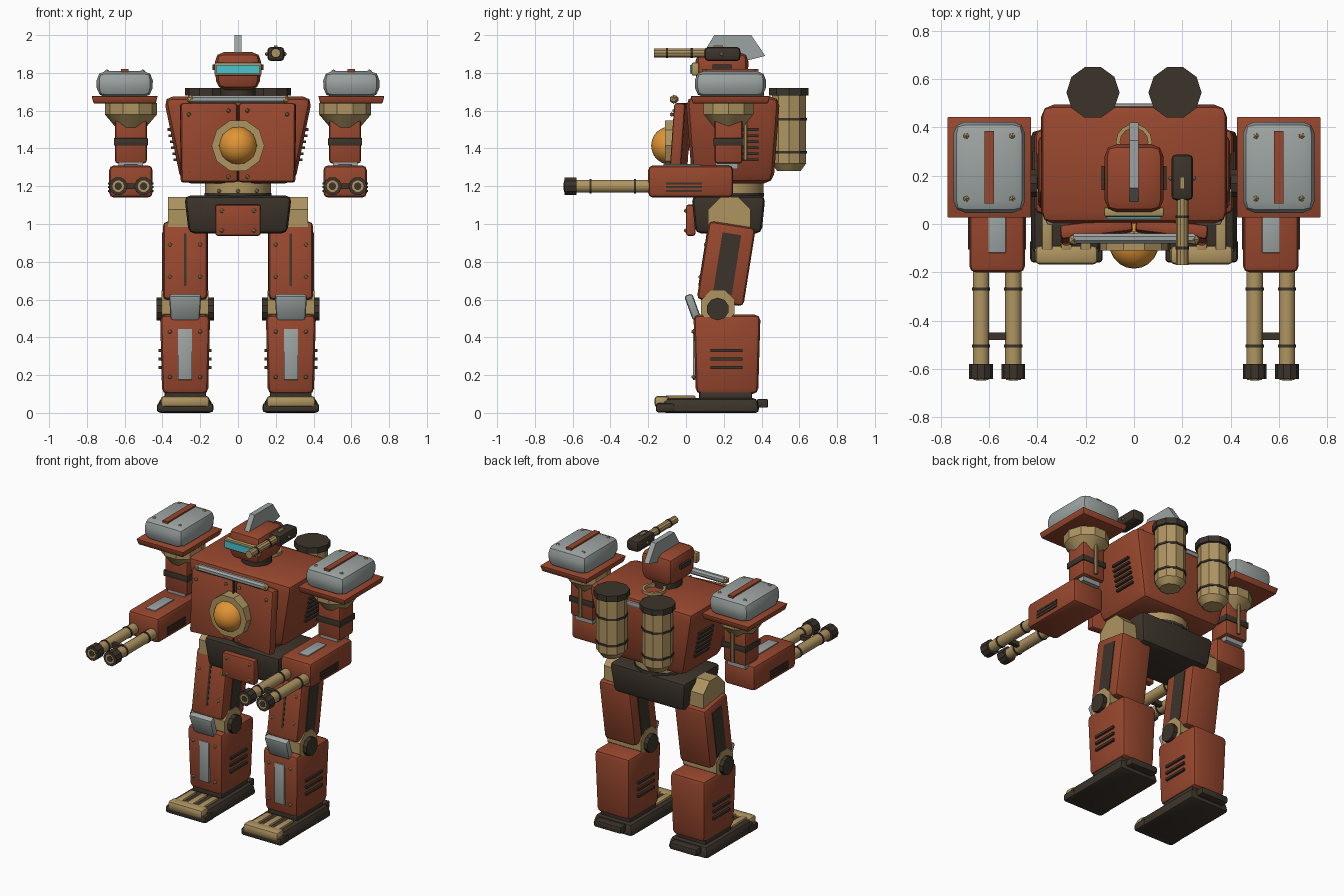
import bpy, bmesh
from math import radians, pi
from mathutils import Euler, Matrix, Vector

if "Cube" in bpy.data.objects:
    bpy.data.objects.remove(bpy.data.objects["Cube"])


def material(name, rgb):
    m = bpy.data.materials.new(name)
    m.use_nodes = True
    m.diffuse_color = (*rgb, 1)
    m.node_tree.nodes["Principled BSDF"].inputs["Base Color"].default_value = (*rgb, 1)
    return m


RUST = material("rust red", (0.31, 0.063, 0.027))
DARK = material("dark iron", (0.045, 0.034, 0.024))
BRASS = material("brass", (0.43, 0.3, 0.12))
STEEL = material("pale steel", (0.33, 0.37, 0.36))
CYAN = material("cyan glass", (0.07, 0.55, 0.62))
AMBER = material("amber glass", (0.75, 0.3, 0.035))


def place(name, bm, loc, rot, mat, pair):
    """Turn a bmesh into an object, or into a left and right pair."""
    bmesh.ops.recalc_face_normals(bm, faces=bm.faces)
    mesh = bpy.data.meshes.new(name)
    bm.to_mesh(mesh)
    bm.free()
    mesh.materials.append(mat)
    mesh.shade_smooth()
    mesh.set_sharp_from_angle(angle=radians(32))
    for side, s in (("left_", 1), ("right_", -1)) if pair else (("", 1),):
        ob = bpy.data.objects.new(side + name, mesh)
        ob.location = (loc[0] * s, loc[1], loc[2])
        ob.rotation_euler = [radians(a) for a in (rot[0], rot[1] * s, rot[2] * s)]
        bpy.context.collection.objects.link(ob)


def box(name, size, loc, mat, bevel=0.0, rot=(0, 0, 0), bottom=(1, 1), top=(1, 1), pair=False, seg=2):
    bm = bmesh.new()
    bmesh.ops.create_cube(bm, size=1)
    for v in bm.verts:
        k = top if v.co.z > 0 else bottom
        v.co = Vector((v.co.x * size[0] * k[0], v.co.y * size[1] * k[1], v.co.z * size[2]))
    if bevel:
        bmesh.ops.bevel(bm, geom=bm.edges[:], offset=bevel, segments=seg, affect='EDGES', profile=0.5)
    place(name, bm, loc, rot, mat, pair)


def rod(name, r, length, loc, mat, axis='Z', sides=12, r2=None, pair=False):
    """Cylinder or cone; r is the lower end, r2 the upper end."""
    bm = bmesh.new()
    bmesh.ops.create_cone(bm, cap_ends=True, segments=sides, radius1=r,
                          radius2=r if r2 is None else r2, depth=length)
    bmesh.ops.rotate(bm, verts=bm.verts, matrix=Matrix.Rotation(pi / sides, 3, 'Z'))
    turn = {'X': Euler((0, pi / 2, 0)), 'Y': Euler((pi / 2, 0, 0)), 'Z': Euler()}[axis]
    bmesh.ops.rotate(bm, verts=bm.verts, matrix=turn.to_matrix())
    place(name, bm, loc, (0, 0, 0), mat, pair)


def ball(name, r, loc, mat, sub=1, pair=False):
    bm = bmesh.new()
    bmesh.ops.create_icosphere(bm, subdivisions=sub, radius=r)
    place(name, bm, loc, (0, 0, 0), mat, pair)


def ring(name, r_in, r_out, depth, loc, mat, axis, sides=10):
    """Flat hoop made by spinning a rectangle."""
    bm = bmesh.new()
    pts = [(r_in, -depth / 2), (r_out, -depth / 2), (r_out, depth / 2), (r_in, depth / 2)]
    vs = [bm.verts.new((x, 0, z)) for x, z in pts]
    es = [bm.edges.new((vs[i], vs[(i + 1) % 4])) for i in range(4)]
    bmesh.ops.spin(bm, geom=vs + es, cent=(0, 0, 0), axis=(0, 0, 1), angle=2 * pi, steps=sides)
    bmesh.ops.remove_doubles(bm, verts=bm.verts, dist=1e-4)
    place(name, bm, loc, (90, 0, 0) if axis == 'Y' else (0, 0, 0), mat, False)


# ---- head ----
box("head", (0.27, 0.3, 0.2), (0, 0.19, 1.81), RUST, 0.05, bottom=(0.85, 0.9), top=(0.92, 0.95))
box("visor_frame", (0.25, 0.04, 0.07), (0, 0.05, 1.82), BRASS, 0.01)
box("visor", (0.225, 0.03, 0.045), (0, 0.035, 1.82), CYAN)
box("ear_slot", (0.02, 0.1, 0.03), (0.125, 0.19, 1.83), DARK, pair=True)
rod("neck", 0.095, 0.08, (0, 0.2, 1.69), DARK)
ring("neck_hoop", 0.058, 0.075, 0.02, (0, 0.34, 1.685), BRASS, 'Z', 14)

# Crest fin: a side profile given thickness
bm = bmesh.new()
profile = [(0.07, 1.87), (0.15, 2.0), (0.345, 2.0), (0.42, 1.89), (0.3, 1.86)]
fin = bm.faces.new([bm.verts.new((-0.018, y, z)) for y, z in profile])
grown = bmesh.ops.extrude_face_region(bm, geom=[fin])["geom"]
bmesh.ops.translate(bm, verts=[g for g in grown if isinstance(g, bmesh.types.BMVert)], vec=(0.036, 0, 0))
place("crest_fin", bm, (0, 0, 0), (0, 0, 0), STEEL, False)

# ---- shoulder-high side gun ----
box("side_gun_body", (0.09, 0.19, 0.075), (0.2, 0.193, 1.9), DARK, 0.02)
rod("side_gun_barrel", 0.025, 0.28, (0.2, -0.03, 1.905), BRASS, 'Y', 10)
for y in (-0.1, 0.03):
    rod("side_gun_ring", 0.028, 0.012, (0.2, y, 1.905), DARK, 'Y', 10)
box("side_gun_sight", (0.018, 0.05, 0.03), (0.2, 0.17, 1.93), BRASS)
for x in (0.152, 0.248):
    ball("side_gun_bolt", 0.011, (x, 0.19, 1.9), BRASS)

# ---- torso ----
box("torso", (0.79, 0.5, 0.46), (0, 0.248, 1.445), RUST, 0.05, bottom=(0.76, 0.86))
box("chest_plate", (0.3, 0.06, 0.42), (0.155, -0.03, 1.43), RUST, 0.015, rot=(-4, 0, -7), pair=True)
box("chest_seam", (0.006, 0.02, 0.4), (0, -0.045, 1.43), DARK)
ring("core_bezel", 0.1, 0.14, 0.08, (0, -0.07, 1.415), BRASS, 'Y', 10)
ball("core_lens", 0.102, (0, -0.083, 1.415), AMBER, 3)
rod("chest_bar", 0.022, 0.5, (0, -0.06, 1.66), STEEL, 'X', 8)
ball("chest_bar_end", 0.024, (0.25, -0.065, 1.66), BRASS, pair=True)
for x, z in ((0.26, 1.58), (0.26, 1.27), (0.05, 1.6), (0.05, 1.25)):
    ball("chest_bolt", 0.012, (x, -0.075 if x > 0.1 else -0.06, z), BRASS, pair=True)
for i in range(6):
    z = 1.34 + i * 0.032
    box("torso_vent", (0.03, 0.15, 0.014), (0.3 + (z - 1.22) * 0.21, 0.31, z), DARK, pair=True)
box("back_rail", (0.34, 0.03, 0.03), (0, 0.485, 1.63), STEEL, 0.008)

# ---- back tanks ----
rod("tank", 0.095, 0.36, (0.17, 0.545, 1.5), BRASS, sides=10, pair=True)
rod("tank_base", 0.065, 0.04, (0.17, 0.545, 1.3), BRASS, sides=10, r2=0.095, pair=True)
rod("tank_cap", 0.11, 0.04, (0.17, 0.545, 1.7), DARK, sides=10, pair=True)
for z in (1.38, 1.555):
    rod("tank_strap", 0.1, 0.014, (0.17, 0.545, z), DARK, sides=10, pair=True)
box("tank_mount", (0.08, 0.08, 0.2), (0.17, 0.46, 1.48), DARK, pair=True)

# ---- waist and pelvis ----
rod("waist", 0.178, 0.1, (0, 0.235, 1.18), BRASS, sides=16)
rod("waist_band", 0.182, 0.02, (0, 0.235, 1.155), DARK, sides=16)
for x in (-0.1, 0, 0.1):
    ball("waist_bolt", 0.012, (x, 0.062 + abs(x) * 0.25, 1.175), BRASS)
box("pelvis", (0.58, 0.39, 0.2), (0, 0.225, 1.05), DARK, 0.03, bottom=(0.9, 0.9), top=(0.98, 1))
box("groin_plate", (0.24, 0.05, 0.165), (0, 0.025, 1.02), RUST, 0.012)
for z in (0.965, 1.07):
    ball("groin_bolt", 0.012, (0.085, 0, z), BRASS, pair=True)

# ---- legs ----
LEG = 0.28
rod("hip_joint", 0.122, 0.17, (0.285, 0.23, 1.03), BRASS, 'X', 8, pair=True)
box("thigh", (0.235, 0.25, 0.42), (LEG, 0.213, 0.79), RUST, 0.025, rot=(-9, 0, 0), pair=True)
for x in (LEG - 0.117, LEG + 0.117):
    box("thigh_panel", (0.009, 0.1, 0.32), (x, 0.218, 0.79), DARK, rot=(-9, 0, 0), pair=True)
box("thigh_slot", (0.014, 0.01, 0.28), (LEG, 0.092, 0.81), DARK, rot=(-9, 0, 0), pair=True)
for dx in (-0.08, 0.08):
    for z in (0.72, 0.89):
        ball("thigh_bolt", 0.012, (LEG + dx, 0.09 + (z - 0.8) * 0.16, z), BRASS, pair=True)
    for z in (0.19, 0.43):
        ball("shin_bolt", 0.012, (LEG + dx, 0.04, z), BRASS, pair=True)
rod("knee_joint", 0.095, 0.25, (LEG, 0.168, 0.56), BRASS, 'X', 8, pair=True)
rod("knee_axle", 0.06, 0.305, (LEG, 0.168, 0.55), DARK, 'X', 10, pair=True)
box("knee_cap", (0.17, 0.045, 0.14), (LEG, 0.035, 0.56), STEEL, 0.015, rot=(20, 0, 0),
    bottom=(0.9, 1), pair=True)
box("shin", (0.265, 0.355, 0.42), (LEG, 0.217, 0.31), RUST, 0.03, bottom=(0.92, 0.93), pair=True)
box("shin_plate", (0.075, 0.014, 0.27), (LEG, 0.043, 0.31), STEEL, 0.003, pair=True)
for z in (0.24, 0.285, 0.33):
    box("shin_vent", (0.28, 0.17, 0.016), (LEG, 0.215, z), DARK, pair=True)

# ---- feet ----
box("ankle", (0.22, 0.28, 0.06), (LEG, 0.21, 0.09), DARK, 0.01, pair=True)
box("foot", (0.3, 0.52, 0.078), (LEG, 0.13, 0.039), DARK, 0.022, top=(0.9, 0.95), pair=True)
box("foot_front", (0.3, 0.1, 0.05), (LEG, -0.11, 0.027), DARK, 0.015, pair=True)
box("toe_bar", (0.26, 0.08, 0.06), (LEG, -0.128, 0.06), BRASS, 0.02, pair=True)
for dx in (-0.08, 0, 0.08):
    box("toe_strip", (0.045, 0.16, 0.03), (LEG + dx, -0.03, 0.077), BRASS, 0.008, pair=True)
box("heel_block", (0.2, 0.06, 0.045), (LEG, 0.405, 0.05), DARK, 0.008, pair=True)

# ---- shoulders ----
PAD, PAD_Y = 0.6, 0.235
box("shoulder_plate", (0.35, 0.42, 0.04), (PAD, PAD_Y, 1.658), RUST, 0.006, bottom=(0.94, 0.95), pair=True)
box("shoulder_dome", (0.3, 0.38, 0.14), (PAD, PAD_Y, 1.74), STEEL, 0.05, bottom=(0.98, 0.98), pair=True)
box("shoulder_stripe", (0.04, 0.3, 0.02), (PAD, PAD_Y, 1.81), RUST, pair=True)
for dx in (-0.095, 0.095):
    for dy in (-0.13, 0.13):
        ball("shoulder_bolt", 0.014, (PAD + dx, PAD_Y + dy, 1.805), BRASS, pair=True)

# ---- arms ----
ARM = 0.567
rod("shoulder_collar", 0.138, 0.06, (ARM, 0.225, 1.61), BRASS, sides=10, pair=True)
rod("shoulder_cone", 0.07, 0.08, (ARM, 0.225, 1.54), BRASS, sides=10, r2=0.138, pair=True)
box("upper_arm", (0.17, 0.15, 0.27), (ARM, 0.225, 1.455), RUST, 0.018, pair=True)
box("arm_band", (0.18, 0.16, 0.04), (ARM, 0.225, 1.435), DARK, 0.004, pair=True)
rod("arm_piston", 0.012, 0.22, (ARM, 0.315, 1.45), BRASS, sides=8, pair=True)
box("elbow", (0.13, 0.12, 0.05), (ARM, 0.215, 1.315), STEEL, pair=True)
box("forearm", (0.23, 0.45, 0.17), (ARM, 0.025, 1.225), RUST, 0.025, pair=True)
box("forearm_plate", (0.072, 0.2, 0.012), (ARM, -0.02, 1.311), STEEL, 0.003, pair=True)
for z in (1.175, 1.195, 1.215):
    box("forearm_vent", (0.24, 0.19, 0.011), (ARM, -0.01, z), DARK, pair=True)
for dx in (-0.067, 0.067):
    x = ARM + dx
    rod("gun_barrel", 0.035, 0.4, (x, -0.38, 1.2), BRASS, 'Y', pair=True)
    rod("gun_muzzle", 0.049, 0.062, (x, -0.612, 1.2), DARK, 'Y', 10, pair=True)
    rod("gun_bore_rim", 0.031, 0.006, (x, -0.643, 1.2), BRASS, 'Y', 10, pair=True)
    rod("gun_bore", 0.02, 0.006, (x, -0.645, 1.2), DARK, 'Y', 10, pair=True)
    for y in (-0.27, -0.505):
        rod("gun_ring", 0.039, 0.012, (x, y, 1.2), DARK, 'Y', pair=True)
box("gun_bridge", (0.1, 0.03, 0.03), (ARM, -0.465, 1.2), DARK, pair=True)
